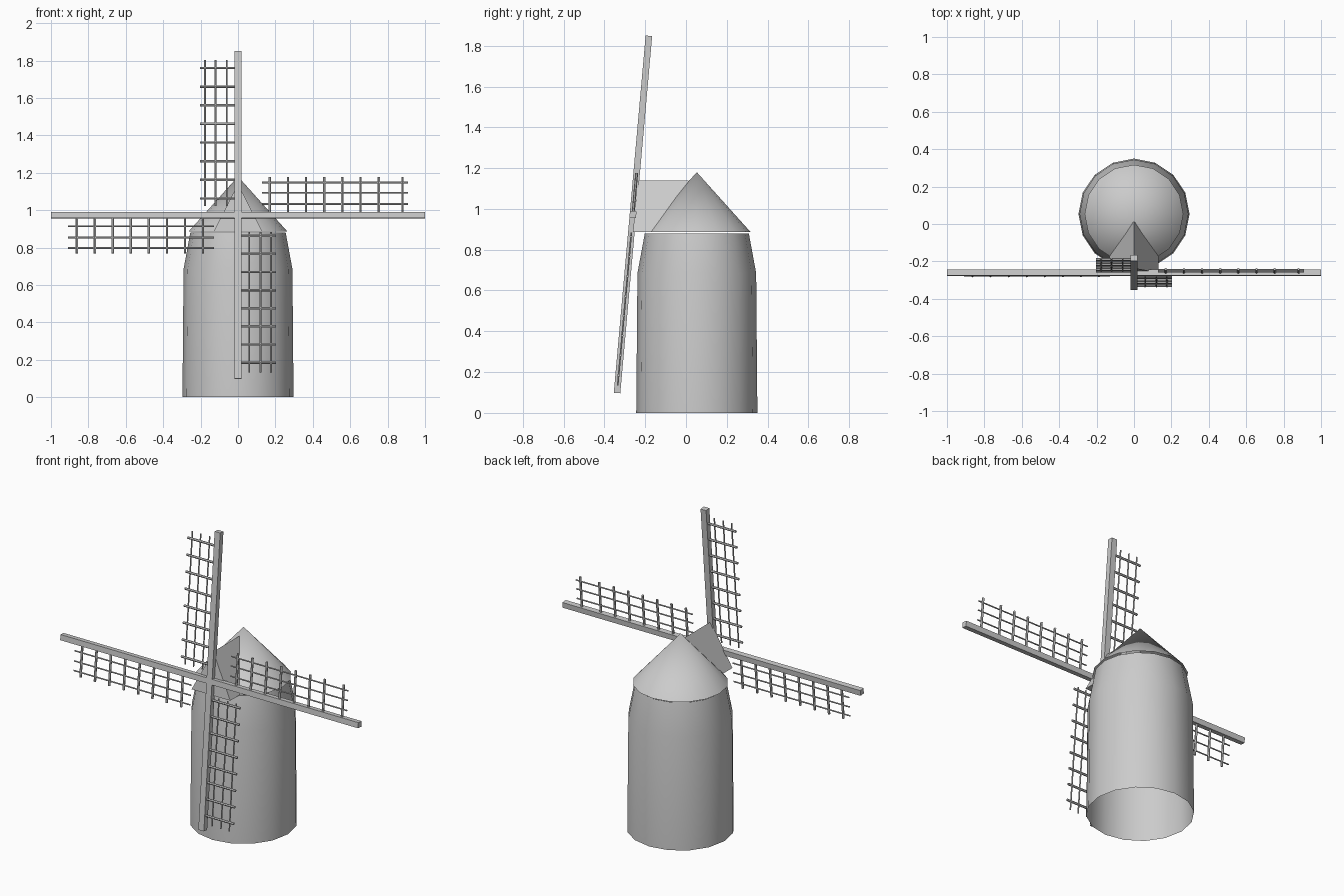
import bpy, bmesh, math
from mathutils import Matrix, Vector

if "Cube" in bpy.data.objects:
    bpy.data.objects.remove(bpy.data.objects["Cube"])

TILT = math.radians(5.1)
CY = 0.053      # tower axis
SIDES = 16


def finish(bm, name):
    me = bpy.data.meshes.new(name)
    bmesh.ops.recalc_face_normals(bm, faces=bm.faces)
    bm.to_mesh(me)
    bm.free()
    ob = bpy.data.objects.new(name, me)
    bpy.context.collection.objects.link(ob)
    return ob


def smooth(ob, deg):
    bpy.ops.object.select_all(action='DESELECT')
    bpy.context.view_layer.objects.active = ob
    ob.select_set(True)
    bpy.ops.object.shade_smooth_by_angle(angle=math.radians(deg))


def lathe(name, profile):
    # open shell around the tower axis; radius 0 collapses to a point
    bm = bmesh.new()
    rings = []
    for r, z in profile:
        rings.append([bm.verts.new((r * math.sin(2 * math.pi * i / SIDES),
                                    CY + r * math.cos(2 * math.pi * i / SIDES), z))
                      for i in range(SIDES)])
    for a, b in zip(rings, rings[1:]):
        for i in range(SIDES):
            j = (i + 1) % SIDES
            bm.faces.new((a[i], a[j], b[j], b[i]))
    bmesh.ops.remove_doubles(bm, verts=bm.verts, dist=1e-5)
    return finish(bm, name)


def box(bm, center, size):
    m = Matrix.Translation(center) @ Matrix.Diagonal((*size, 1))
    bmesh.ops.create_cube(bm, size=1, matrix=m)


def rod(bm, a, b, r):
    a, b = Vector(a), Vector(b)
    d = b - a
    m = Matrix.Translation((a + b) / 2) @ d.to_track_quat('Z', 'Y').to_matrix().to_4x4()
    bmesh.ops.create_cone(bm, cap_ends=True, segments=6, radius1=r, radius2=r,
                          depth=d.length, matrix=m)


# Tower and conical cap
smooth(lathe("tower", [(0.297, 0), (0.291, 0.685), (0.255, 0.88)]), 30)
smooth(lathe("cap_roof", [(0.264, 0.886), (0, 1.18)]), 30)

# Gabled housing behind the sails
bm = bmesh.new()
front = [bm.verts.new(p) for p in ((-0.13, -0.26, 0.886), (0.13, -0.26, 0.886), (0, -0.237, 1.14))]
back = [bm.verts.new(p) for p in ((-0.13, 0.0, 0.886), (0.13, 0.0, 0.886), (0, 0.012, 1.14))]
bm.faces.new(front)
bm.faces.new(back[::-1])
for i in range(3):
    j = (i + 1) % 3
    bm.faces.new((front[i], front[j], back[j], back[i]))
finish(bm, "gable_housing")

# Sail cross hub frame, leaning back
HUB = Matrix.Translation((0, -0.26, 0.973)) @ Matrix.Rotation(-TILT, 4, 'X')


def place(bm, name):
    finish(bm, name).matrix_world = HUB


bm = bmesh.new()
box(bm, (0, 0, 0), (2.0, 0.032, 0.033))
place(bm, "horizontal_spar")
bm = bmesh.new()
box(bm, (0, 0, 0), (0.037, 0.032, 1.758))
place(bm, "vertical_spar")


# Lattice of each sail: u runs out along the arm, v away from its spar
def lattice(name, quarter, inner, outer, bars):
    bm = bmesh.new()
    for v in (0.06, 0.12, 0.176):
        rod(bm, (inner, 0, v), (outer, 0, v), 0.0045)
    for u in bars:
        rod(bm, (u, 0, 0.01), (u, 0, 0.204), 0.007)
    bmesh.ops.rotate(bm, verts=bm.verts, cent=(0, 0, 0),
                     matrix=Matrix.Rotation(-quarter * math.pi / 2, 3, 'Y'))
    place(bm, name)


lattice("sail_right", 0, 0.128, 0.91, [0.17 + 0.097 * i for i in range(7)] + [0.88])
lattice("sail_top", 1, 0.05, 0.834, [0.09 + 0.1 * i for i in range(8)])
lattice("sail_left", 2, 0.128, 0.91, [0.187 + 0.0965 * i for i in range(8)])
lattice("sail_bottom", 3, 0.09, 0.843, [0.11 + 0.0973 * i for i in range(8)])
